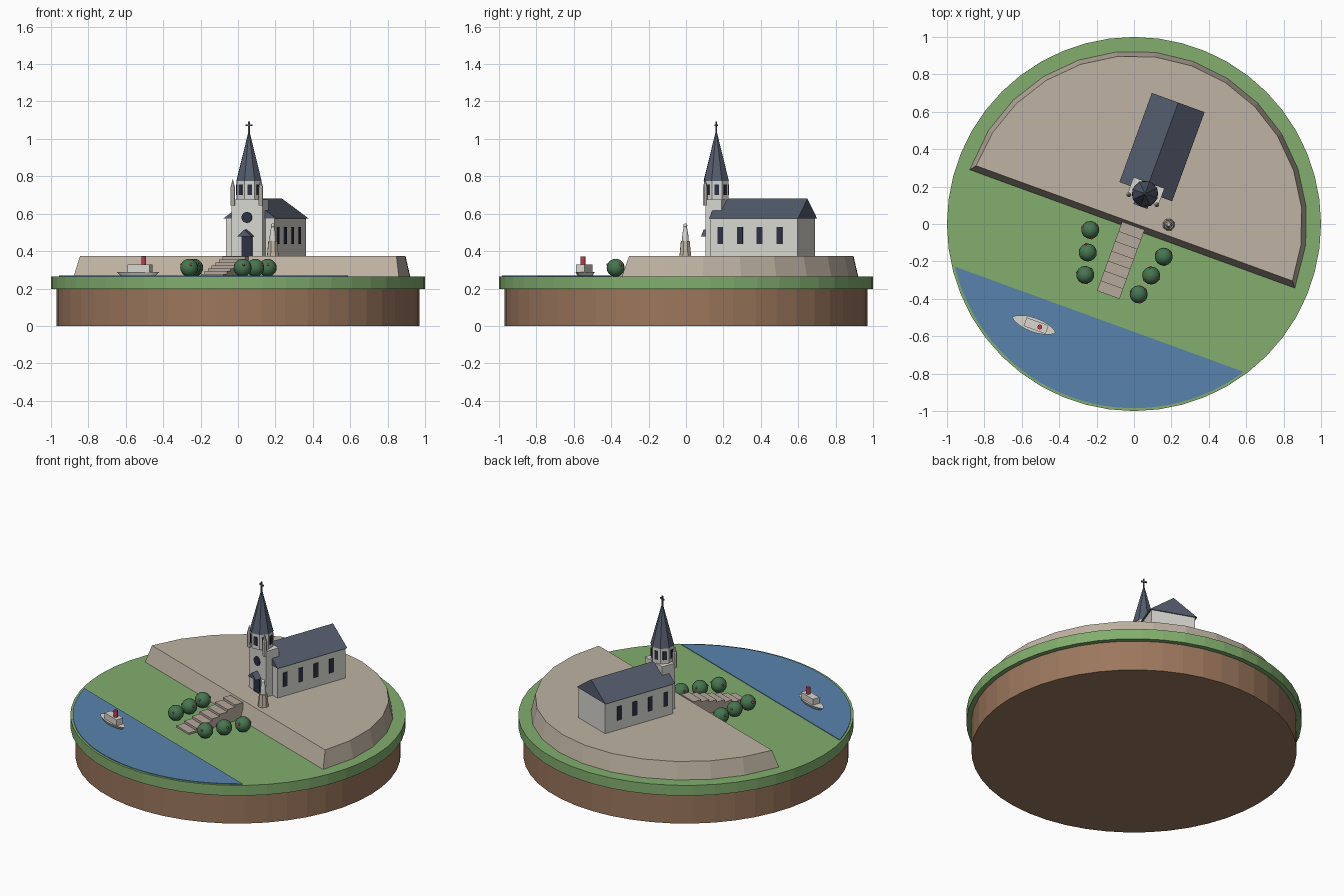
import bpy, bmesh
from math import sin, cos, pi, radians, sqrt
from mathutils import Matrix, Vector

if "Cube" in bpy.data.objects:
    bpy.data.objects.remove(bpy.data.objects["Cube"], do_unlink=True)

TURN = radians(-20)   # the whole scene sits turned on its round base
GROUND, TERRACE = 0.265, 0.375


def material(name, rgb):
    lin = [((c / 255 + 0.055) / 1.055) ** 2.4 for c in rgb] + [1]
    m = bpy.data.materials.new(name)
    m.use_nodes = True
    m.diffuse_color = lin
    m.node_tree.nodes["Principled BSDF"].inputs["Base Color"].default_value = lin
    return m


GRASS = material("grass green", (130, 174, 110))
EARTH = material("earth brown", (156, 119, 93))
STONE = material("terrace stone", (191, 179, 163))
STEP = material("step stone", (182, 168, 156))
WALL = material("wall white", (216, 215, 208))
SLATE = material("slate grey", (84, 92, 108))
GLASS = material("dark glass", (46, 49, 70))
LEAF = material("leaf green", (70, 117, 80))
RED = material("red", (192, 60, 78))
WATER = material("water blue", (88, 131, 173))


def finish(name, bm, mat, turned=True, smooth=False):
    bmesh.ops.recalc_face_normals(bm, faces=bm.faces)
    me = bpy.data.meshes.new(name)
    bm.to_mesh(me)
    bm.free()
    me.materials.append(mat)
    for p in me.polygons:
        p.use_smooth = smooth
    ob = bpy.data.objects.new(name, me)
    ob.rotation_euler.z = TURN if turned else 0
    bpy.context.collection.objects.link(ob)
    return ob


def loft(name, rings, mat, **kw):
    """Join closed rings of points and cap both ends."""
    bm = bmesh.new()
    loops = [[bm.verts.new(p) for p in ring] for ring in rings]
    n = len(loops[0])
    for a, b in zip(loops, loops[1:]):
        for i in range(n):
            j = (i + 1) % n
            bm.faces.new((a[i], a[j], b[j], b[i]))
    bm.faces.new(loops[0][::-1])
    bm.faces.new(loops[-1])
    return finish(name, bm, mat, **kw)


def box(name, x0, x1, y0, y1, z0, z1, mat):
    ring = [(x0, y0), (x1, y0), (x1, y1), (x0, y1)]
    return loft(name, [[(x, y, z) for x, y in ring] for z in (z0, z1)], mat)


def turned_shape(name, x, y, profile, sides, mat, **kw):
    """Lathe: profile is a list of (radius, height)."""
    rings = [[(x + r * cos(2 * pi * i / sides), y + r * sin(2 * pi * i / sides), z)
              for i in range(sides)] for r, z in profile]
    return loft(name, rings, mat, **kw)


def extrude_y(name, outline, y0, y1, mat):
    return loft(name, [[(x, y, z) for x, z in outline] for y in (y0, y1)], mat)


def ball(name, centre, r, mat, u=16, v=10):
    bm = bmesh.new()
    bmesh.ops.create_uvsphere(bm, u_segments=u, v_segments=v, radius=r,
                              matrix=Matrix.Translation(centre))
    return finish(name, bm, mat, smooth=True)


# Round base
turned_shape("earth_base", 0, 0, [(0.97, 0), (0.97, 0.197)], 48, EARTH, turned=False)
turned_shape("grass_disc", 0, 0, [(1, 0.197), (1, GROUND)], 48, GRASS, turned=False)

# Water: a segment of the disc
R, shore = 0.985, -0.542
half = sqrt(R * R - shore * shore)
start = pi / 2 - Vector((half, shore)).angle_signed(Vector((0, 1)))
a0 = -pi + 0.5826
a1 = -0.5826
arc = [(R * cos(a0 + (a1 - a0) * i / 30), R * sin(a0 + (a1 - a0) * i / 30)) for i in range(31)]
loft("water", [[(x, y, z) for x, y in arc] for z in (GROUND - 0.004, GROUND + 0.004)], WATER)


# Half-round terrace with sloping sides
def half_disc(r, front, z):
    return [(r * cos(pi * i / 14), max(r * sin(pi * i / 14), 0) + (front if i in (0, 14) else 0), z)
            for i in range(15)]


loft("terrace", [half_disc(0.925, -0.028, GROUND), half_disc(0.9, 0.004, TERRACE)], STONE)

# Stairs up to the terrace
count, first, last = 7, -0.403, -0.01
depth = (last - first) / count
for i in range(count):
    box(f"step_{i + 1}", -0.064, 0.064, first + i * depth, first + (i + 1) * depth,
        GROUND, GROUND + (TERRACE - GROUND) * (i + 1) / count - 0.004, STEP)

# Bushes with red blossoms on both sides of the stairs
for side in (-1, 1):
    for k in range(3):
        c = Vector((side * (0.152 + 0.0285 * k), -0.345 + 0.1175 * k, 0.311))
        ball("bush", c, 0.048, LEAF)
        for j in range(3):
            a = 2 * pi * j / 3 + k + side
            ball("blossom", c + 0.047 * Vector((cos(a) * 0.93, sin(a) * 0.93, 0.35)),
                 0.007, RED, 8, 6)

# Nave with a slate gable roof
box("nave_walls", -0.138, 0.138, 0.19, 0.685, TERRACE, 0.578, WALL)
extrude_y("nave_roof", [(-0.15, 0.575), (0.15, 0.575), (0, 0.68)], 0.184, 0.691, SLATE)
for side in (-1, 1):
    for k in range(4):
        y = 0.246 + 0.112 * k
        xs = sorted((side * 0.134, side * 0.142))
        box("nave_window", *xs, y - 0.016, y + 0.016, 0.438, 0.53, GLASS)

# Tower with door, canopy and round window
TW, TF, TC = 0.088, 0.142, 0.172
box("tower", -TW, TW, TF, 0.235, TERRACE, 0.675, WALL)
box("door", -0.03, 0.03, TF - 0.007, TF, TERRACE, 0.485, GLASS)
extrude_y("door_canopy", [(-0.04, 0.478), (0.04, 0.478), (0, 0.515)], 0.1, TF, SLATE)
extrude_y("round_window", [(0.029 * cos(pi * i / 8), 0.58 + 0.029 * sin(pi * i / 8))
                           for i in range(16)], TF - 0.008, TF, GLASS)
for side in (-1, 1):
    turned_shape("pinnacle", side * 0.08, 0.138,
                 [(0.013, 0.645), (0.013, 0.74), (0.001, 0.785)], 8, WALL)

# Eight-sided belfry, with a window on each face
turned_shape("belfry", 0, TC, [(0.07, 0.675), (0.07, 0.775)], 8, WALL)
face = 0.07 * cos(pi / 8)
for i in range(8):
    ob = box("belfry_window", face - 0.003, face + 0.004, -0.012, 0.012, 0.7, 0.755, GLASS)
    ob.data.transform(Matrix.Translation((0, TC, 0)) @ Matrix.Rotation(pi / 8 + i * pi / 4, 4, 'Z'))

# Spire and cross
turned_shape("spire", 0, TC, [(0.072, 0.775), (0.004, 1.035)], 8, SLATE)
box("cross_post", -0.004, 0.004, TC - 0.004, TC + 0.004, 1.02, 1.092, SLATE)
box("cross_arm", -0.018, 0.018, TC - 0.004, TC + 0.004, 1.068, 1.077, SLATE)

# Statue on a pedestal
SX, SY = 0.176, 0.06
turned_shape("pedestal", SX, SY, [(0.033, TERRACE), (0.025, 0.455)], 8, STONE)
turned_shape("statue_body", SX, SY, [(0.018, 0.455), (0.016, 0.49), (0.009, 0.53)], 12, WALL)
ball("statue_head", (SX, SY, 0.537), 0.011, WALL, 12, 8)

# Boat
BX, BY = -0.318, -0.69


def hull_ring(length, width, z):
    pts = []
    for i in range(20):
        a = 2 * pi * i / 20
        pts.append((BX + length * cos(a), BY + width * sin(a) * abs(sin(a)) ** 0.3, z))
    return pts


loft("boat_hull", [hull_ring(0.095, 0.026, GROUND), hull_ring(0.122, 0.038, 0.289)], WALL)
box("boat_cabin", BX - 0.05, BX + 0.075, BY - 0.024, BY + 0.024, 0.289, 0.328, WALL)
turned_shape("boat_funnel", BX + 0.033, BY, [(0.013, 0.328), (0.013, 0.37)], 12, RED)
